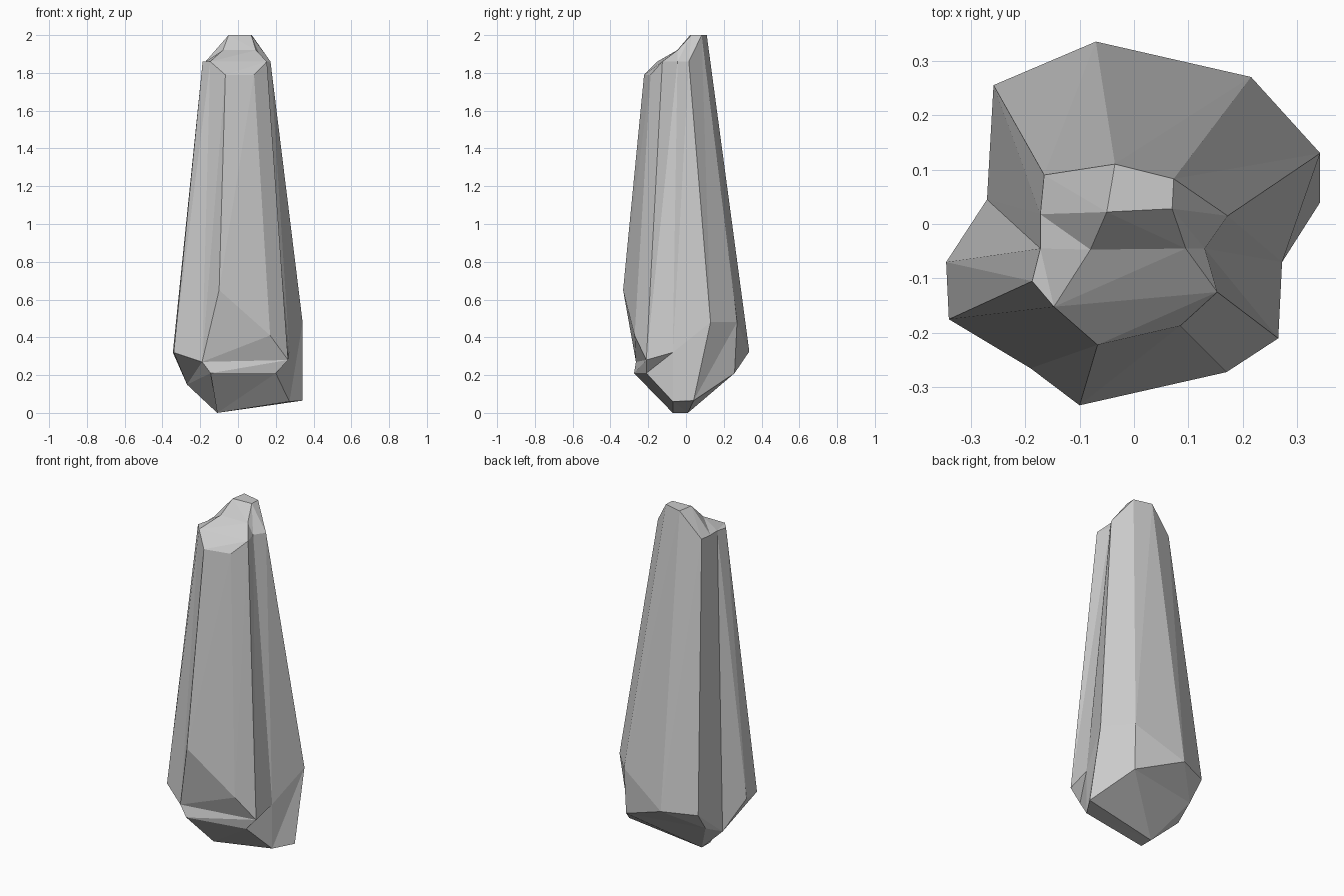
import bpy
import bmesh

if "Cube" in bpy.data.objects:
    bpy.data.objects.remove(bpy.data.objects["Cube"])

# Cross-section rings, 12 corners each, running from back left round past the right and front
rim = [(-.165, .09, 1.86), (-.035, .11, 2), (.073, .083, 2), (.172, .015, 1.86),
       (.13, -.045, 1.86), (.153, -.125, 1.86), (.085, -.187, 1.79), (-.067, -.222, 1.79),
       (-.147, -.152, 1.86), (-.187, -.105, 1.86), (-.172, -.045, 1.86), (-.172, .018, 1.86)]
shoulder = [(-.258, .255, .32), (-.07, .335, .325), (.215, .27, .48), (.342, .13, .48),
            (.272, -.07, .32), (.265, -.21, .28), (.17, -.272, .41), (-.10, -.333, .65),
            (-.19, -.265, .27), (-.34, -.175, .32), (-.345, -.07, .32), (-.27, .045, .15)]

# Key corners of the peak and the foot
peak = [(-.05, .022, 2), (.07, .028, 2), (.095, -.045, 1.92), (-.08, -.047, 1.92)]
back_l, back_r = (-.246, .17, .21), (.21, .257, .21)
side, notch = (.342, .04, .065), (.272, -.07, .06)
front_r, front_l = (.2, -.21, .21), (-.145, -.275, .21)
left = shoulder[11]
foot_b, foot_f = (-.11, .01, 0), (-.11, -.07, 0)

# Rings that repeat a corner pinch the loft into triangles
p0, p1, p2, p3 = peak
crown = [p0, p0, p1, p1, p2, p2, p2, p3, p3, p3, p3, p0]
rim_inner = [rim[i] for i in (0, 1, 2, 3, 4, 5, 5, 8, 8, 10, 10, 11)]
ledge = [shoulder[i] for i in (0, 1, 2, 3, 4, 5, 8, 8, 8, 9, 10, 11)]
base = [back_l, back_l, back_r, side, notch, front_r,
        front_l, front_l, front_l, left, left, left]
foot = [foot_b, foot_b, foot_b, side, notch, notch,
        foot_f, foot_f, foot_f, foot_b, foot_b, foot_b]

bm = bmesh.new()
verts = {}


def add_face(points):
    """Add a face, sharing corners and skipping repeated ones."""
    pts = list(dict.fromkeys(points))
    if len(pts) < 3:
        return
    for p in pts:
        if p not in verts:
            verts[p] = bm.verts.new(p)
    bm.faces.new([verts[p] for p in pts])


def loft(a, b):
    for i in range(len(a)):
        j = (i + 1) % len(a)
        add_face([a[i], a[j], b[j], b[i]])


# Stone body: loft from peak to foot, then cap both ends
rings = [crown, rim_inner, rim, shoulder, ledge, base, foot]
for upper, lower in zip(rings, rings[1:]):
    loft(upper, lower)
add_face(peak)
add_face([foot_b, side, notch, foot_f])

bmesh.ops.triangulate(bm, faces=bm.faces[:], quad_method='FIXED')
bmesh.ops.recalc_face_normals(bm, faces=bm.faces[:])
mesh = bpy.data.meshes.new("standing_stone")
bm.to_mesh(mesh)
bm.free()
stone = bpy.data.objects.new("standing_stone", mesh)
bpy.context.collection.objects.link(stone)
